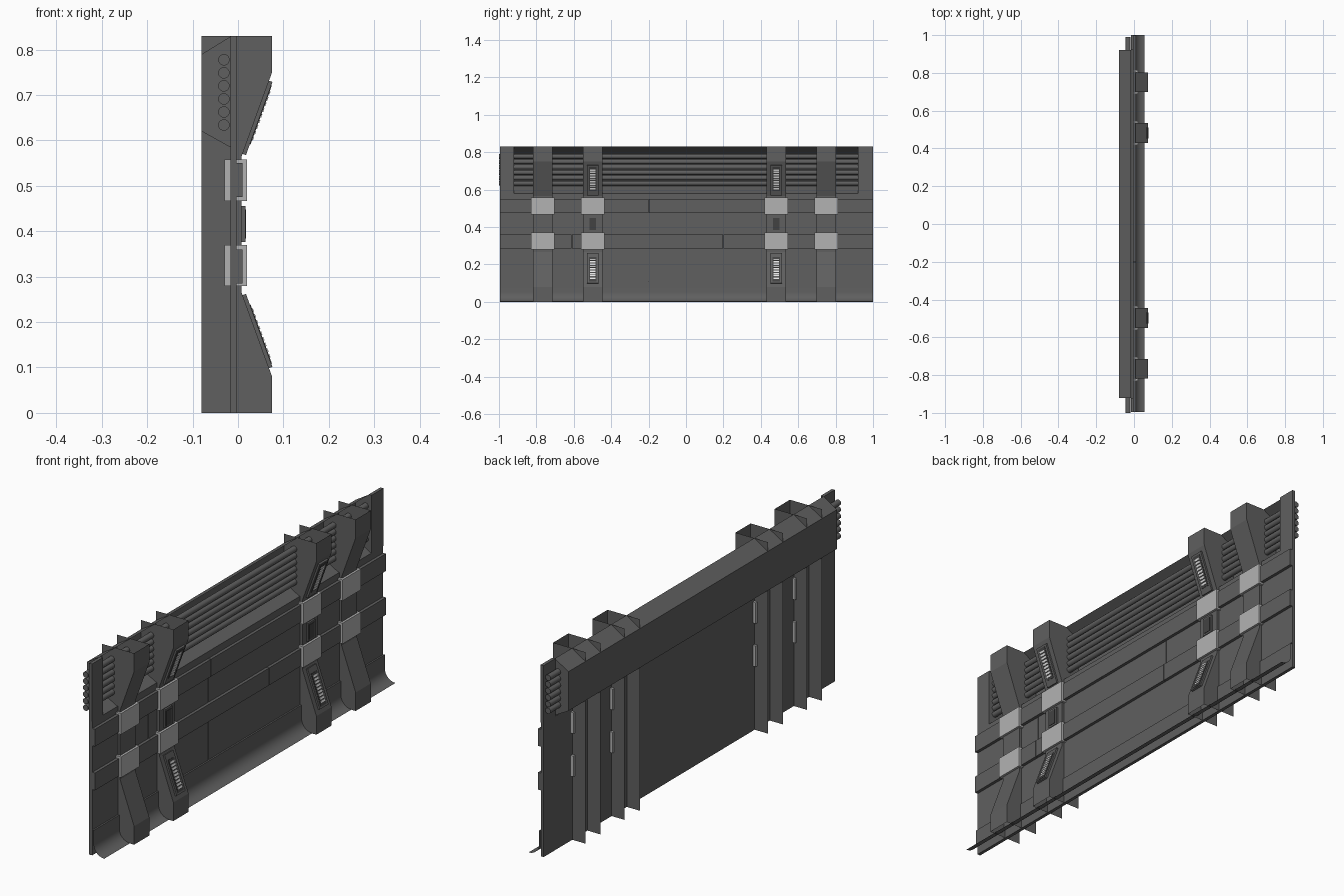
import bpy, bmesh, math

if "Cube" in bpy.data.objects:
    bpy.data.objects.remove(bpy.data.objects["Cube"])

def material(name, v):
    m = bpy.data.materials.new(name)
    m.diffuse_color = (v, v, v, 1)
    m.use_nodes = True
    m.node_tree.nodes["Principled BSDF"].inputs["Base Color"].default_value = m.diffuse_color
    return m

GREY = material("dark grey metal", 0.115)
LIGHT = material("light grey metal", 0.45)
BLACK = material("charcoal", 0.055)
WHITE = material("pale bars", 0.8)
H = 0.83

class Part:
    """Collects prisms and sheets, all extruded along y, into one object."""
    def __init__(self, name, mat):
        self.name, self.mat, self.bm = name, mat, bmesh.new()

    def prism(self, profile, y0, y1):
        a = [self.bm.verts.new((x, y0, z)) for x, z in profile]
        b = [self.bm.verts.new((x, y1, z)) for x, z in profile]
        n = len(a)
        faces = [self.bm.faces.new(a), self.bm.faces.new(b[::-1])]
        for i in range(n):
            j = (i + 1) % n
            faces.append(self.bm.faces.new((a[j], a[i], b[i], b[j])))
        bmesh.ops.recalc_face_normals(self.bm, faces=faces)

    def box(self, x0, x1, y0, y1, z0, z1):
        self.prism([(x0, z0), (x1, z0), (x1, z1), (x0, z1)], y0, y1)

    def sheet(self, profile, y0, y1):
        a = [self.bm.verts.new((x, y0, z)) for x, z in profile]
        b = [self.bm.verts.new((x, y1, z)) for x, z in profile]
        for i in range(len(a) - 1):
            self.bm.faces.new((a[i], b[i], b[i + 1], a[i + 1]))

    def plane(self, profile, y):
        self.bm.faces.new([self.bm.verts.new((x, y, z)) for x, z in profile])

    def done(self, smooth=False):
        me = bpy.data.meshes.new(self.name)
        self.bm.to_mesh(me)
        self.bm.free()
        me.materials.append(self.mat)
        ob = bpy.data.objects.new(self.name, me)
        bpy.context.collection.objects.link(ob)
        if smooth:
            bpy.ops.object.select_all(action='DESELECT')
            ob.select_set(True)
            bpy.context.view_layer.objects.active = ob
            bpy.ops.object.shade_smooth_by_angle(angle=math.radians(40))
        return ob

# wall slab with two upper end columns beside the recess
wall = Part("wall_slab", GREY)
wall.box(-0.017, -0.008, -0.995, 1, 0, 0.58)
for y0, y1 in ((-0.995, -0.92), (0.92, 1)):
    wall.box(-0.017, -0.003, y0, y1, 0.58, H)
wall.done()

# staggered wall plates and raised bands
plates = Part("wall_plates", GREY)
bands = Part("raised_bands", GREY)
def row(part, x1, z0, z1, cuts):
    ys = [-0.995] + cuts + [1]
    for a, b in zip(ys, ys[1:]):
        part.box(-0.01, x1, a + 0.001, b - 0.001, z0, z1)
row(plates, -0.003, 0, 0.285, [-0.2])
row(plates, -0.003, 0.36, 0.475, [-0.61, -0.2, 0.2])
row(plates, -0.003, 0.55, 0.58, [])
row(bands, 0.010, 0.285, 0.36, [-0.61, 0.2])
row(bands, 0.010, 0.475, 0.55, [-0.2])
plates.done()
bands.done()

# curved skirt at the floor
skirt = Part("curved_skirt", GREY)
curve = [(-0.003, 0.11), (0.004, 0.11)]
for i in range(9):
    a = i / 8 * math.pi / 2
    curve.append((0.055 - 0.051 * math.cos(a), 0.051 - 0.05 * math.sin(a)))
skirt.sheet(curve, -0.995, 1)
skirt.done(True)

# recess housing behind the upper opening
recess = Part("pipe_recess", GREY)
prof = [(-0.015, H), (-0.08, 0.79), (-0.08, 0.62), (-0.008, 0.58)]
recess.sheet(prof, -0.92, 0.92)
recess.plane(prof, -0.92)
recess.plane(prof, 0.92)
recess.done()

# six horizontal pipes
pipes = Part("pipes", GREY)
for k in range(6):
    zc = 0.634 + 0.0287 * k
    pipes.prism([(-0.031 + 0.0128 * math.cos(t * math.pi / 6),
                  zc + 0.0128 * math.sin(t * math.pi / 6)) for t in range(12)], -1, 0.99)
pipes.done(True)

# hollow ribs: front skin plus two side fins reaching behind the wall
FRONT = [(0.075, H), (0.075, 0.75), (0.008, 0.565), (0.008, 0.265), (0.075, 0.08), (0.075, 0)]
RIBS = [-0.767, -0.498, 0.482, 0.751]
ribs = Part("ribs", GREY)
for y in RIBS:
    ribs.sheet(FRONT, y - 0.052, y + 0.052)
    for s in (-1, 1):
        ribs.plane(FRONT + [(-0.08, 0), (-0.08, H)], y + s * 0.052)
ribs.done()

# light clips wrapping each rib over the bands
clips = Part("rib_clips", LIGHT)
for y in RIBS:
    for z0, z1 in ((0.28, 0.37), (0.467, 0.558)):
        clips.box(0.010, 0.020, y - 0.063, y + 0.063, z0, z1)
        for s in (-1, 1):
            a, b = sorted((y + s * 0.0525, y + s * 0.063))
            clips.box(-0.03, 0.010, a, b, z0, z1)
clips.done()

# sloped vent plates, dark insets, pale bars and centre blocks on inner ribs
vents = Part("vent_plates", GREY)
insets = Part("vent_insets", BLACK)
bars = Part("vent_bars", WHITE)
blocks = Part("centre_blocks", GREY)
block_faces = Part("centre_block_insets", BLACK)

def on_slope(t0, t1, h0, h1, flip):
    # rectangle standing on the rib slope, in x-z
    pts = []
    for t, h in ((t0, h0), (t1, h0), (t1, h1), (t0, h1)):
        x = 0.008 + 0.067 * t + 0.94 * h
        z = 0.565 + 0.185 * t - 0.34 * h
        pts.append((x, H - z if flip else z))
    return pts

for y in RIBS[1:3]:
    for flip in (False, True):
        vents.prism(on_slope(0.03, 0.9, -0.001, 0.008, flip), y - 0.03, y + 0.03)
        insets.prism(on_slope(0.16, 0.86, 0.007, 0.0095, flip), y - 0.02, y + 0.02)
        for k in range(9):
            t = 0.21 + k * 0.068
            bars.prism(on_slope(t, t + 0.04, 0.009, 0.0115, flip), y - 0.014, y + 0.014)
    blocks.box(0.007, 0.016, y - 0.025, y + 0.025, 0.376, 0.456)
    block_faces.box(0.015, 0.018, y - 0.017, y + 0.017, 0.384, 0.448)
for p in (vents, insets, bars, blocks, block_faces):
    p.done()
